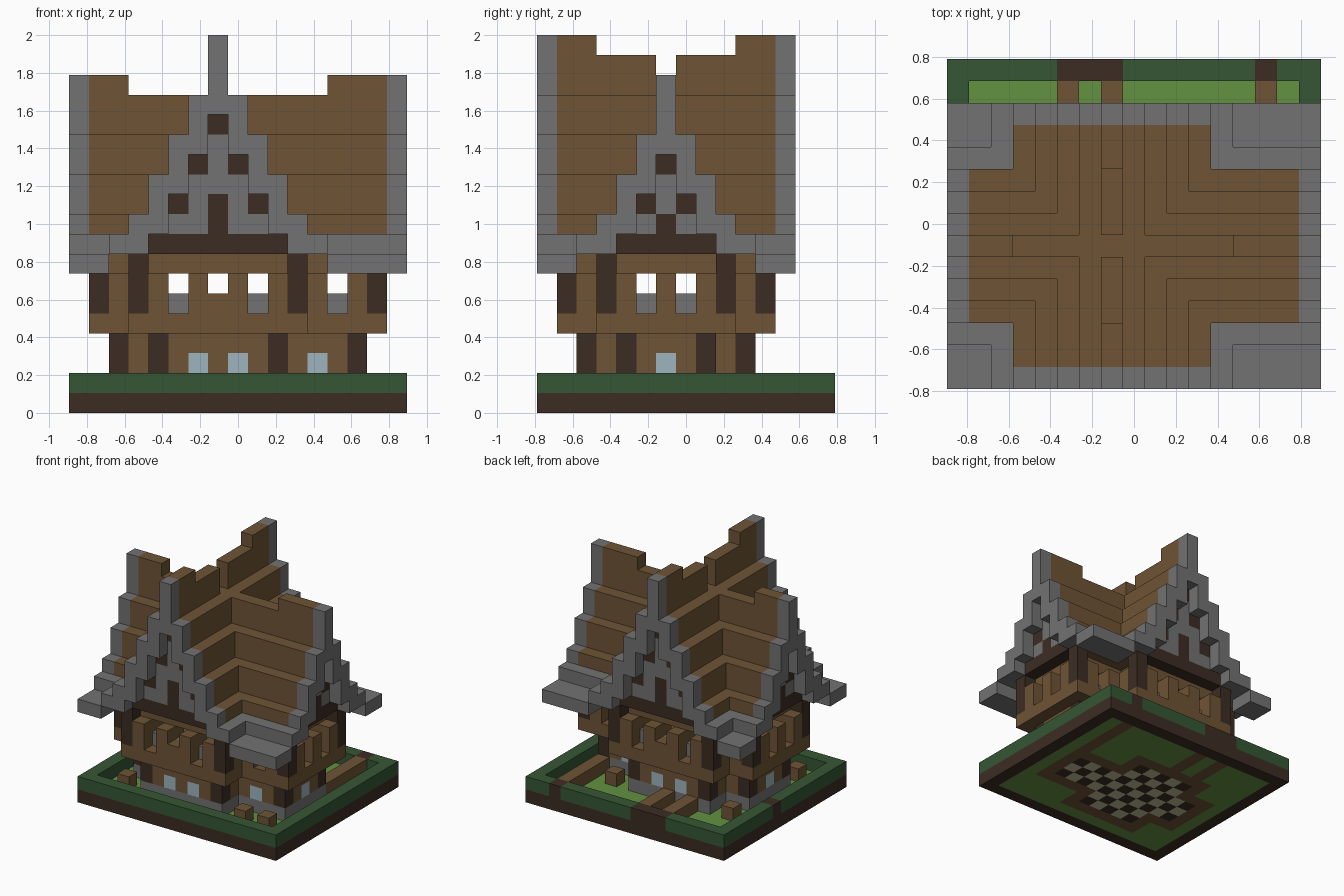
import bpy
import bmesh
from mathutils import Vector

cube = bpy.data.objects.get("Cube")
if cube:
    bpy.data.objects.remove(cube, do_unlink=True)

U = 2 / 19                      # size of one block
ORIGIN = Vector((-8.5 * U, -7.5 * U, 0))
CX, CY = 7, 6                   # block column under the crossing ridges


def srgb(*rgb):
    return [((c / 255 + 0.055) / 1.055) ** 2.4 for c in rgb] + [1]


def material(name, rgb):
    m = bpy.data.materials.new(name)
    m.use_nodes = True
    col = srgb(*rgb)
    m.diffuse_color = col
    m.node_tree.nodes["Principled BSDF"].inputs["Base Color"].default_value = col
    return m


COLOURS = {
    "wood": material("wood", (110, 84, 53)),
    "dark": material("dark_wood", (60, 44, 35)),
    "stone": material("stone", (114, 114, 114)),
    "hedge": material("hedge_green", (53, 86, 52)),
    "grass": material("grass_green", (99, 146, 65)),
    "glass": material("pale_glass", (157, 180, 190)),
    "tile": material("pale_tile", (195, 190, 155)),
}
blocks = {}                     # cell -> (part, colour)


def put(part, colour, xs, ys, zs):
    for i in xs:
        for j in ys:
            for k in zs:
                blocks[i, j, k] = (part, colour)


def one(n):
    return range(n, n + 1)


def dot(part, colour, i, j, zs):
    put(part, colour, one(i), one(j), zs)


def cross(grow=0):
    """Cells of the cross-shaped floor plan, grown outward by some blocks."""
    a = {(i, j) for i in range(4 - grow, 11 + grow) for j in range(2 - grow, 11 + grow)}
    b = {(i, j) for i in range(2 - grow, 15 + grow) for j in range(4 - grow, 9 + grow)}
    return a | b


def ring(cells):
    return {(i, j) for i, j in cells
            if any((i + a, j + b) not in cells for a in (-1, 0, 1) for b in (-1, 0, 1))}


lower, upper = cross(), cross(1)
lower_ring, upper_ring = ring(lower), ring(upper)

# Ground: soil rim, lawn and hedge
for i in range(17):
    for j in range(15):
        if i in (0, 16) or j in (0, 14):
            gate = (j == 14 and i in (5, 6, 7, 14)) or (i == 0 and j == 8)
            dot("soil_rim", "dark", i, j, one(0))
            dot("hedge", "dark" if gate else "hedge", i, j, one(1))
        elif (i, j) not in lower:
            dot("lawn", "grass", i, j, one(0))

# Floor with chequered tiles
for i, j in lower - lower_ring:
    dot("floor", "tile" if (i + j) % 2 else "dark", i, j, one(0))

# Garden fence: spaced stubs and solid rails
for i in range(2, 15, 2):
    for j in range(2, 11, 2):
        if (i in (2, 14) or j in (2, 10)) and (i, j) not in lower:
            dot("fence", "wood", i, j, one(1))
for i, start in ((5, 11), (7, 11), (14, 9)):
    put("fence", "wood", one(i), range(start, 14), range(0, 2))

# Ground storey: stone footing, timber walls, glazed windows, corner posts
for i, j in lower_ring:
    dot("footing", "wood", i, j, one(0))
    dot("footing", "stone", i, j, one(1))
    dot("lower_wall", "wood", i, j, range(2, 4))
    if (j in (2, 10) and i in (6, 8)) or (i in (2, 14) and j == 6) \
            or (j in (4, 8) and i == 12):
        dot("lower_windows", "glass", i, j, one(2))
for i, j in [(a, b) for a in (4, 10) for b in (2, 10)] + [(a, b) for a in (2, 14) for b in (4, 8)]:
    dot("lower_posts", "dark", i, j, range(2, 4))

# Upper storey: overhanging floor, notched parapet, inner wall, posts
for i, j in upper:
    dot("upper_floor", "wood", i, j, one(4))
for cells, (x0, y0, s0) in ((lower_ring, (2, 2, 4)), (upper_ring, (1, 1, 3))):
    outer = cells is upper_ring
    ends = (y0, 2 * CY - y0)
    sides = (x0, 16 - x0)
    flanks = (s0, 2 * CY - s0)
    for i, j in cells:
        opening = (j in ends and i in (5, 7, 9)) or (i in sides and j in (5, 7)) \
            or (j in flanks and i == 13)
        if outer:
            if not opening or (j in ends and i == CX):
                dot("parapet", "wood", i, j, one(5))
        else:
            dot("inner_wall", "stone", i, j, one(5))
            dot("inner_wall", "wood", i, j, one(7))
        if not opening:
            dot("parapet" if outer else "inner_wall", "wood", i, j, one(6))
for i, j in [(a, b) for a in (3, 11) for b in (1, 11)] + [(a, b) for a in (1, 15) for b in (3, 9)]:
    dot("upper_posts", "dark", i, j, range(5, 8))

# Roof: two crossing stepped gables with ridges raised at the ends
LONG, SHORT = [18, 16, 14, 12, 10], [16, 14, 12, 10]
for i in range(17):
    for j in range(13):
        di, dj = abs(i - CX), abs(j - CY)
        a = LONG[di] if di < 5 else 0
        b = SHORT[dj] if dj < 4 else 0
        if di == 0 and dj > 3:
            a = 19
        if dj == 0 and not 3 <= i <= 12:
            b = 17
        if di == 0 and dj == 0:
            a = 16
        top = max(a, b)
        if top:
            rim = (j in (0, 12) and di < 5) or (i in (0, 16) and dj < 4)
            if not rim:
                dot("roof", "wood", i, j, range(max(8, top - 3), top))
        else:
            # Stone eaves filling the corners
            k = 8 if di == 5 or dj == 4 else 7
            dot("eaves", "stone", i, j, one(k))


def gable(place, steps, peak):
    """Stepped stone verge with the wall behind it; place(d, layer, part, ...)."""
    n = len(steps)
    for d in range(n):
        top = peak if d == 0 else steps[d]
        low = max(8, steps[d] - 3)
        for s in {d, -d}:
            place(s, 0, "verge", "stone", range(low, top))
            if d < n - 1:
                place(s, 1, "gable_wall", "stone", range(9, low))
                place(s, 1, "gable_beam", "dark", one(8))
            if d < n - 2:
                place(s, 1, "gable_vents", "dark", one(low - 1))
    place(0, 1, "gable_door", "dark", range(9, 11 if n > 4 else 10))


for edge, step in ((0, 1), (12, -1)):
    gable(lambda s, layer, part, col, zs: dot(part, col, CX + s, edge + step * layer, zs), LONG, 19)
for edge, step in ((0, 1), (16, -1)):
    gable(lambda s, layer, part, col, zs: dot(part, col, edge + step * layer, CY + s, zs), SHORT, 17)

# Turn the blocks of each part into one clean mesh of exposed faces
AXES = [(Vector(v) * s) for v in ((1, 0, 0), (0, 1, 0), (0, 0, 1)) for s in (1, -1)]
for part in sorted({p for p, c in blocks.values()}):
    cells = {c: col for c, (p, col) in blocks.items() if p == part}
    names = sorted(set(cells.values()))
    bm = bmesh.new()
    for cell, col in cells.items():
        centre = Vector(cell) + Vector((0.5, 0.5, 0.5))
        for n in AXES:
            if tuple(int(c + d) for c, d in zip(cell, n)) in blocks:
                continue
            u = Vector((n.y, n.z, n.x))
            v = n.cross(u)
            quad = [centre + (n + u * a + v * b) / 2
                    for a, b in ((-1, -1), (1, -1), (1, 1), (-1, 1))]
            face = bm.faces.new([bm.verts.new(ORIGIN + q * U) for q in quad])
            face.material_index = names.index(col)
    bmesh.ops.remove_doubles(bm, verts=bm.verts, dist=U / 100)
    bmesh.ops.dissolve_limit(bm, angle_limit=0.01, verts=bm.verts, edges=bm.edges,
                             delimit={'MATERIAL'})
    mesh = bpy.data.meshes.new(part)
    bm.to_mesh(mesh)
    bm.free()
    for name in names:
        mesh.materials.append(COLOURS[name])
    bpy.context.collection.objects.link(bpy.data.objects.new(part, mesh))
